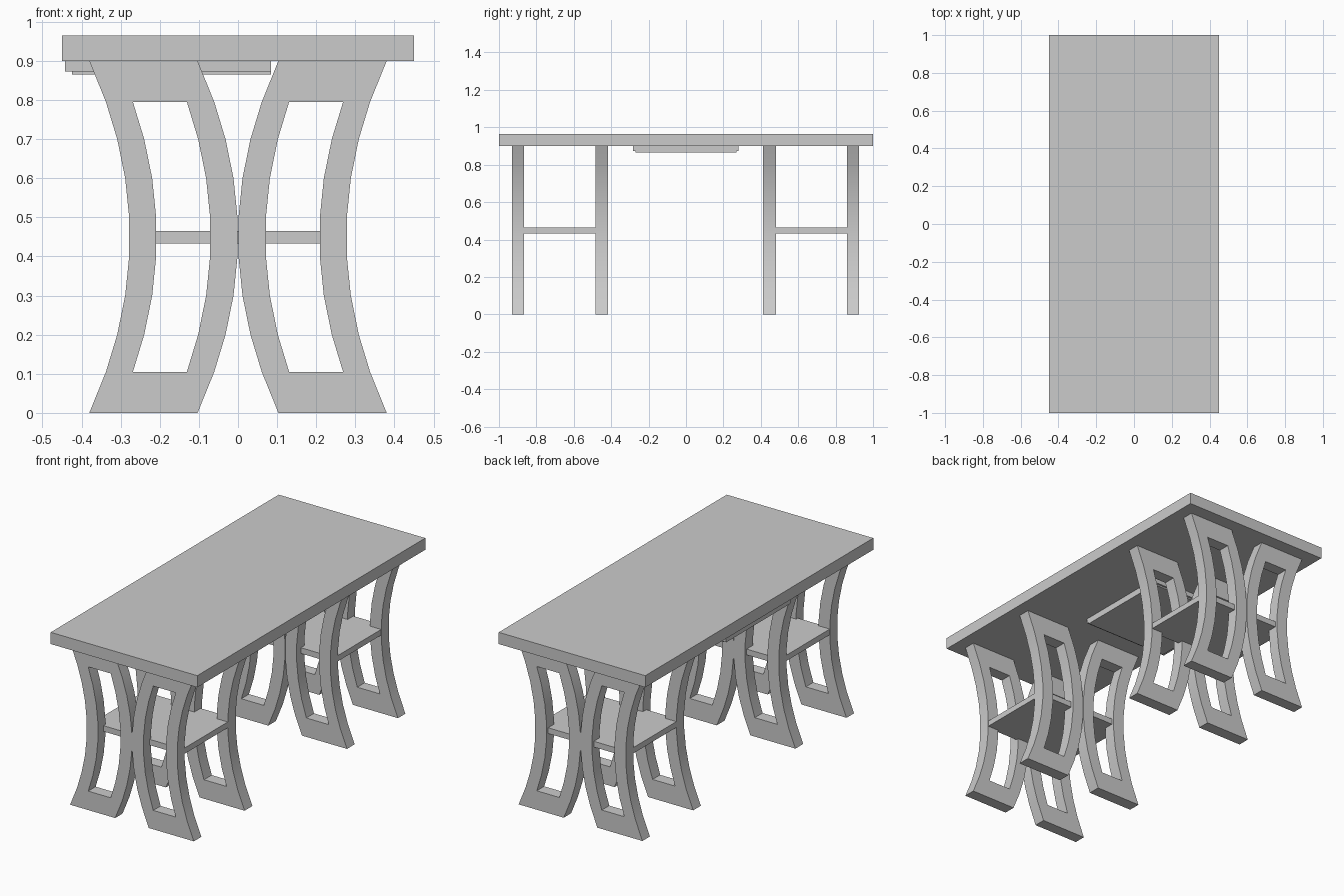
import bpy, bmesh
from mathutils import Vector

cube = bpy.data.objects.get("Cube")
if cube:
    bpy.data.objects.remove(cube, do_unlink=True)

grey = bpy.data.materials.new("plain_grey")
grey.use_nodes = True
COLOUR = (0.6, 0.6, 0.6, 1)
grey.diffuse_color = COLOUR
grey.node_tree.nodes["Principled BSDF"].inputs["Base Color"].default_value = COLOUR


def finish(name, bm):
    bmesh.ops.recalc_face_normals(bm, faces=bm.faces)
    mesh = bpy.data.meshes.new(name)
    bm.to_mesh(mesh)
    bm.free()
    mesh.materials.append(grey)
    obj = bpy.data.objects.new(name, mesh)
    bpy.context.collection.objects.link(obj)
    return obj


def box(name, low, high):
    bm = bmesh.new()
    bmesh.ops.create_cube(bm, size=1)
    low, high = Vector(low), Vector(high)
    for v in bm.verts:
        v.co = (low + high) / 2 + v.co * (high - low)
    return finish(name, bm)


# Curved leg frame: a bent grid with an open centre, extruded in depth
LEVELS = (0, 0.105, 0.2, 0.3, 0.4, 0.5, 0.6, 0.7, 0.795, 0.9)
COLUMNS = (0, 0.07, 0.208, 0.277)


def leg_frame(name, side, y0, y1):
    bm = bmesh.new()
    grid = [[bm.verts.new((side * (x + 0.51 * (z - 0.45) ** 2), y0, z))
             for x in COLUMNS] for z in LEVELS]
    last = len(LEVELS) - 2
    for r in range(last + 1):
        for c in range(3):
            if c == 1 and 0 < r < last:
                continue
            bm.faces.new((grid[r][c], grid[r][c + 1], grid[r + 1][c + 1], grid[r + 1][c]))
    extruded = bmesh.ops.extrude_face_region(bm, geom=bm.faces[:], use_keep_orig=True)
    moved = [g for g in extruded["geom"] if isinstance(g, bmesh.types.BMVert)]
    bmesh.ops.translate(bm, verts=moved, vec=(0, y1 - y0, 0))
    obj = finish(name, bm)
    bpy.ops.object.select_all(action="DESELECT")
    obj.select_set(True)
    bpy.context.view_layer.objects.active = obj
    bpy.ops.object.shade_smooth_by_angle(angle=0.6)


for label, y0, y1 in (("front_outer", -0.93, -0.865), ("front_inner", -0.485, -0.417),
                      ("back_inner", 0.413, 0.48), ("back_outer", 0.86, 0.925)):
    leg_frame(label + "_left_leg", 1, y0, y1)
    leg_frame(label + "_right_leg", -1, y0, y1)

# Desk top and the shelves joining the legs
box("desk_top", (-0.45, -1, 0.9), (0.45, 1, 0.965))
box("front_shelf", (-0.277, -0.88, 0.433), (0.277, -0.43, 0.465))
box("back_shelf", (-0.277, 0.45, 0.433), (0.277, 0.91, 0.465))

# Shallow drawer under the top, with a slightly raised rim below
box("drawer", (-0.443, -0.283, 0.873), (0.085, 0.28, 0.9))
box("drawer_base", (-0.425, -0.27, 0.865), (0.085, 0.27, 0.873))
